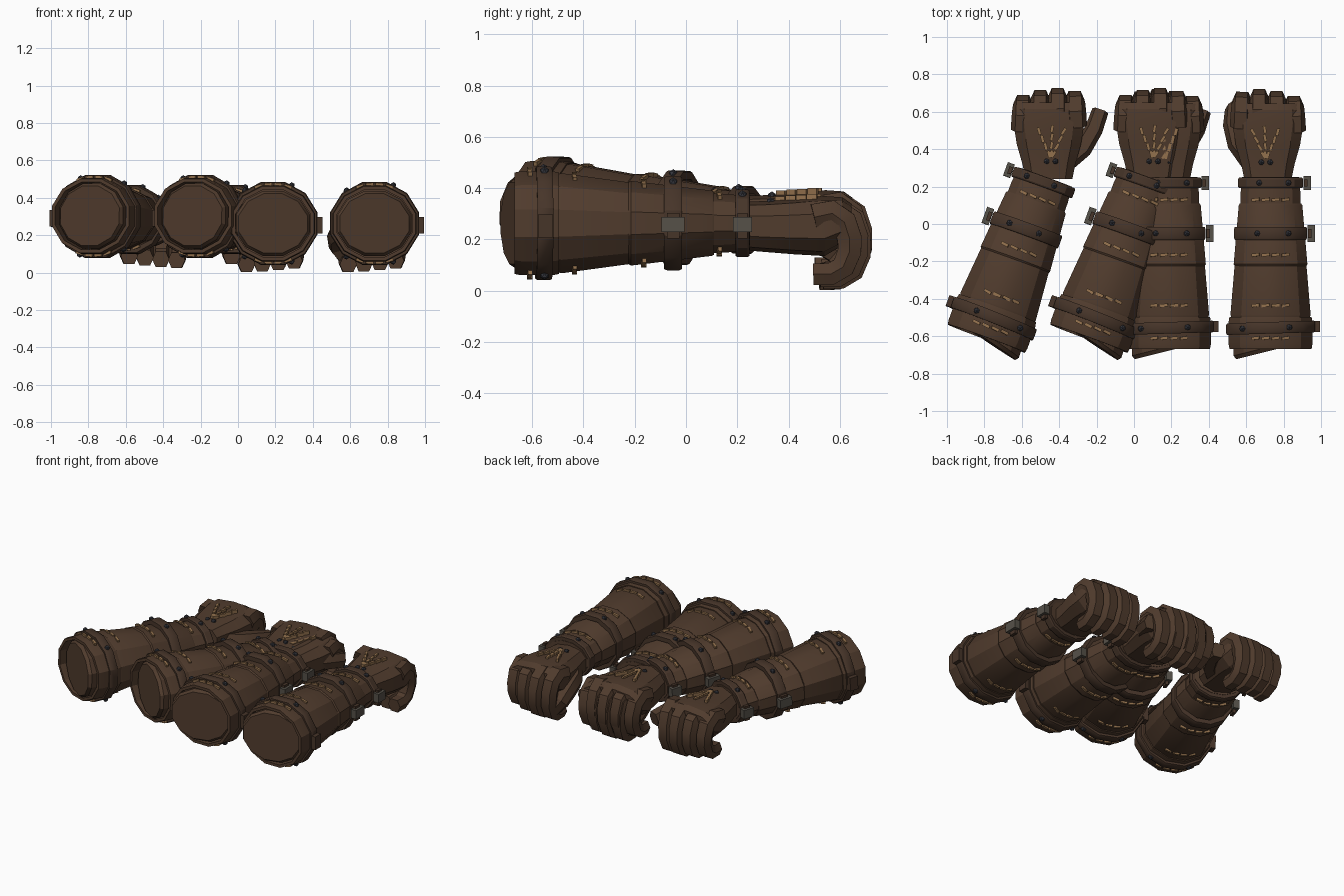
import bpy, bmesh, math
from mathutils import Matrix, Vector

cube = bpy.data.objects.get("Cube")
if cube:
    bpy.data.objects.remove(cube)


def material(name, rgb):
    m = bpy.data.materials.new(name)
    m.use_nodes = True
    m.diffuse_color = (*rgb, 1)
    m.node_tree.nodes["Principled BSDF"].inputs["Base Color"].default_value = (*rgb, 1)
    return m


LEATHER = material("brown leather", (0.080, 0.044, 0.026))
STRAP = material("dark strap leather", (0.062, 0.035, 0.022))
THREAD = material("tan thread", (0.29, 0.165, 0.075))
RIVET = material("blue grey rivet", (0.036, 0.038, 0.048))
METAL = material("dull buckle metal", (0.092, 0.082, 0.066))
ZC = 0.27


def finish(bm, name, mat, mx, angle=28):
    """Place a part, fix its normals and shade it."""
    bm.transform(mx)
    bmesh.ops.recalc_face_normals(bm, faces=bm.faces)
    me = bpy.data.meshes.new(name)
    bm.to_mesh(me)
    bm.free()
    me.materials.append(mat)
    ob = bpy.data.objects.new(name, me)
    bpy.context.collection.objects.link(ob)
    bpy.context.view_layer.objects.active = ob
    bpy.ops.object.select_all(action='DESELECT')
    ob.select_set(True)
    bpy.ops.object.shade_smooth_by_angle(angle=math.radians(angle))


def loft(bm, rings, cyclic=False):
    loops = [[bm.verts.new(p) for p in r] for r in rings]
    n = len(loops[0])
    pairs = list(zip(loops, loops[1:]))
    if cyclic:
        pairs.append((loops[-1], loops[0]))
    else:
        bm.faces.new(loops[0])
        bm.faces.new(loops[-1])
    for a, b in pairs:
        for i in range(n):
            j = (i + 1) % n
            bm.faces.new((a[i], a[j], b[j], b[i]))


def ring(y, rx, rz, zc=ZC, n=12, power=1.0, shear=0.0):
    """Rounded cross-section of the arm at y."""
    pts = []
    for i in range(n):
        a = math.tau * (i + 0.5) / n
        c, s = math.cos(a), math.sin(a)
        x = rx * math.copysign(abs(c) ** power, c)
        pts.append(Vector((x, y + shear * x, zc + rz * math.copysign(abs(s) ** power, s))))
    return pts


def band(y, rx, rz, width, thick, shear=0.0):
    """Closed loop of strap material."""
    h = width / 2
    return [ring(y + dy, rx - t, rz - t, shear=shear)
            for dy, t in ((-h, thick), (-h, 0.005), (-h * 0.7, 0), (h * 0.7, 0), (h, 0.005), (h, thick))]


def digit(bm, path, width, thick):
    """Six-sided tapering finger along a path."""
    rings = []
    path = [Vector(p) for p in path]
    for i, p in enumerate(path):
        t = (path[min(i + 1, len(path) - 1)] - path[max(i - 1, 0)]).normalized()
        side = Vector((1, 0, 0)) - t * t.x
        side.normalize()
        up = side.cross(t)
        k = 1 - 0.2 * i / (len(path) - 1)
        rings.append([p + side * width * k * u + up * thick * k * v for u, v in
                      ((1, 0), (0.6, 1), (-0.6, 1), (-1, 0), (-0.6, -1), (0.6, -1))])
    loft(bm, rings)


def box(bm, centre, size, turn=Matrix()):
    mx = Matrix.Translation(centre) @ turn @ Matrix.Diagonal((*size, 1))
    bmesh.ops.create_cube(bm, size=1, matrix=mx)


def surface_z(x, rx, rz, side=1):
    return ZC + side * rz * 0.985 * math.sqrt(1 - (x / rx) ** 2)


# strap rows: y, half width, half height, band width, slant, rivet positions, rivet sides
STRAPS = [(-0.555, 0.246, 0.23, 0.062, 0.03, (-0.15, 0.1), (1, -1)),
          (-0.05, 0.202, 0.19, 0.07, 0.0, (-0.07, 0.095), (1,)),
          (0.22, 0.18, 0.137, 0.055, 0.0, (-0.06, 0.095), (1,))]
# thread rows: y, half width, half height
THREADS = [(-0.61, 0.232, 0.21), (-0.435, 0.213, 0.191), (-0.165, 0.199, 0.164), (0.13, 0.167, 0.119)]
# forearm parts: name and tapered sections
SLEEVES = [("forearm_sleeve", ((-0.50, 0.217, 0.198), (-0.485, 0.222, 0.202), (-0.2, 0.197, 0.162))),
           ("bracer", ((-0.225, 0.198, 0.165), (-0.215, 0.204, 0.171), (0.10, 0.176, 0.132), (0.11, 0.17, 0.127))),
           ("wrist_sleeve", ((0.09, 0.167, 0.122), (0.16, 0.166, 0.118), (0.25, 0.158, 0.108)))]


def forearm(tag, mx):
    bm = bmesh.new()
    loft(bm, [ring(-0.677, 0.19, 0.165, shear=0.25), ring(-0.655, 0.205, 0.18, shear=0.25),
              ring(-0.48, 0.2, 0.18)])
    finish(bm, tag + "_inner_arm", LEATHER, mx)

    # rolled cuff
    bm = bmesh.new()
    loft(bm, band(-0.582, 0.232, 0.21, 0.172, 0.024), cyclic=True)
    finish(bm, tag + "_cuff", LEATHER, mx)
    for name, rows in SLEEVES:
        bm = bmesh.new()
        loft(bm, [ring(*r) for r in rows])
        finish(bm, tag + "_" + name, LEATHER, mx)

    # straps with a loose tail, rivets and buckles
    straps, rivets, buckles = bmesh.new(), bmesh.new(), bmesh.new()
    for y, rx, rz, width, slant, xs, sides in STRAPS:
        loft(straps, band(y, rx, rz, width, 0.035, slant), cyclic=True)
        for x in xs:
            for side in sides:
                at = Matrix.Translation((x, y + slant * x, surface_z(x, rx, rz, side) - side * 0.004))
                bmesh.ops.create_icosphere(rivets, subdivisions=1, radius=0.018, matrix=at)
        if y > -0.5:
            box(buckles, (rx + 0.015, y, ZC - 0.005), (0.04, width + 0.02, 0.06))
            box(straps, (rx + 0.008, y, ZC - 0.01), (0.02, width * 0.7, 0.1))
    box(straps, (0.25, -0.548, ZC - 0.01), (0.03, 0.06, 0.09))
    finish(straps, tag + "_straps", STRAP, mx)
    finish(rivets, tag + "_rivets", RIVET, mx)
    finish(buckles, tag + "_buckles", METAL, mx)

    # rows of stitching above and below
    bm = bmesh.new()
    for y, rx, rz in THREADS:
        for i in range(4):
            x = (i - 1.5) * 0.052
            for side in (1, -1):
                slope = side * math.atan2(rz * x, rx * rx)
                box(bm, (x, y, surface_z(x, rx, rz, side)), (0.042, 0.016, 0.022),
                    Matrix.Rotation(slope, 4, 'Y') @ Matrix.Rotation(0.12, 4, 'Z'))
    finish(bm, tag + "_stitching", THREAD, mx)


def hand(tag, mx, thumb):
    # palm and back of the hand
    bm = bmesh.new()
    rows = [(0.235, 0.13, 0.095, 0.268), (0.32, 0.148, 0.1, 0.266), (0.42, 0.178, 0.108, 0.266),
            (0.54, 0.198, 0.117, 0.268), (0.61, 0.19, 0.094, 0.286), (0.645, 0.175, 0.07, 0.285)]
    loft(bm, [ring(y, rx, rz, zc, 10, 0.75) for y, rx, rz, zc in rows])
    finish(bm, tag + "_palm", LEATHER, mx, 25)

    # curled fingers, from index to little
    bm = bmesh.new()
    curl = [(0.52, 0.312), (0.59, 0.328), (0.638, 0.295), (0.66, 0.23), (0.66, 0.15),
            (0.636, 0.09), (0.59, 0.062), (0.52, 0.06)]
    for i, (reach, drop) in enumerate(((0.0, 0.0), (0.014, 0.004), (0.004, 0.012), (-0.022, 0.02))):
        x = (i - 1.5) * 0.098
        digit(bm, [(x * (1 - 0.02 * k), y + reach, z + (drop if k > 3 else -drop * 0.5))
                   for k, (y, z) in enumerate(curl)], 0.057, 0.052)
    finish(bm, tag + "_fingers", LEATHER, mx, 25)

    bm = bmesh.new()
    digit(bm, thumb, 0.056, 0.056)
    finish(bm, tag + "_thumb", LEATHER, mx, 25)

    # fanned stitches and two rivets on the back of the hand
    threads, rivets = bmesh.new(), bmesh.new()
    for lean in (-0.42, -0.03, 0.4):
        for k in range(4):
            d = 0.03 + k * 0.045
            at = (-0.012 + math.sin(lean) * d, 0.34 + math.cos(lean) * d, 0.372 + 0.003 * k)
            box(threads, at, (0.016, 0.04, 0.024), Matrix.Rotation(0.15 - lean, 4, 'Z'))
    for x in (-0.035, 0.012):
        bmesh.ops.create_icosphere(rivets, subdivisions=1, radius=0.017,
                                   matrix=Matrix.Translation((x, 0.33, 0.363)))
    finish(threads, tag + "_hand_stitching", THREAD, mx)
    finish(rivets, tag + "_hand_rivets", RIVET, mx)


TUCKED = [(-0.09, 0.33, 0.25), (-0.165, 0.43, 0.235), (-0.19, 0.53, 0.21), (-0.185, 0.6, 0.16), (-0.14, 0.63, 0.1)]
SPREAD = [(-0.08, 0.32, 0.25), (-0.18, 0.40, 0.24), (-0.24, 0.50, 0.23), (-0.275, 0.6, 0.21)]
PIVOT = Vector((0, 0.25, ZC))

# straight arms
for tag, x in (("outer_left", 0.73), ("inner_left", 0.187)):
    place = Matrix.Translation((x, 0, -0.007))
    forearm(tag, place)
    hand(tag, place @ Matrix.Translation((-0.014, 0, -0.009)), TUCKED)

# mirrored arms, bent at the wrist
for tag, x in (("outer_right", -0.475), ("inner_right", 0.073)):
    place = Matrix.Translation((x, 0, 0.005))
    mirror = Matrix.Diagonal((-1, 1, 1, 1))
    bend = (Matrix.Translation(PIVOT) @ Matrix.Rotation(math.radians(-20), 4, 'Z')
            @ Matrix.Rotation(math.radians(-1.8), 4, 'X') @ Matrix.Translation(-PIVOT))
    forearm(tag, place @ bend @ mirror)
    hand(tag, place @ Matrix.Translation((0.02, 0.005, 0.002)) @ mirror, SPREAD)
